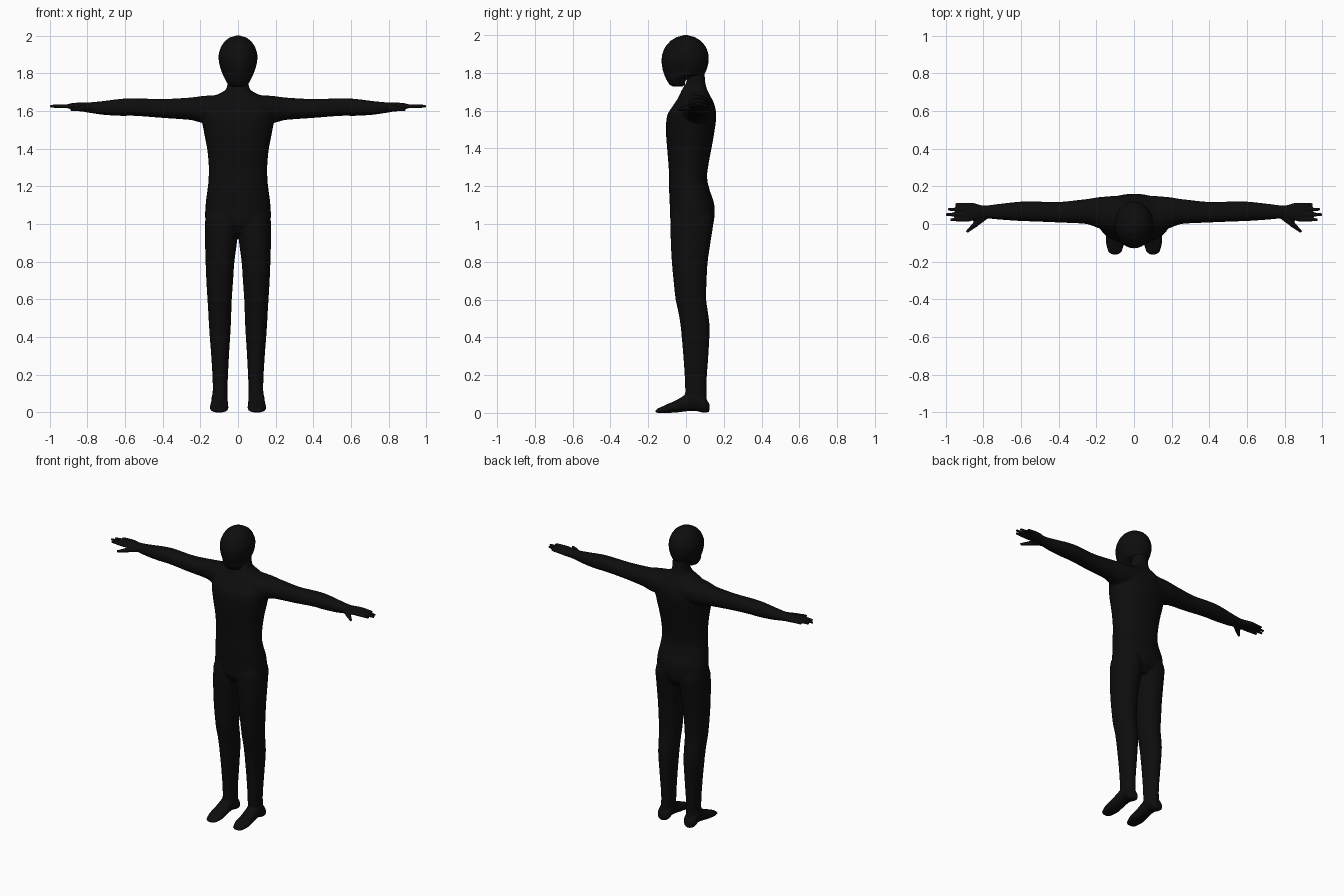
import bpy, bmesh, math
from mathutils import Vector

black = bpy.data.materials.new("matte black")
black.diffuse_color = (0.004, 0.004, 0.004, 1)


def spline(rows, steps=5):
    """Catmull-Rom interpolation between cross-section rows."""
    out = []
    for i in range(len(rows) - 1):
        a, b, c, d = (rows[max(i - 1, 0)], rows[i], rows[i + 1], rows[min(i + 2, len(rows) - 1)])
        for k in range(steps):
            t = k / steps
            row = [0.5 * (2 * q + (r - p) * t + (2 * p - 5 * q + 4 * r - s) * t * t
                          + (3 * q - p - 3 * r + s) * t ** 3) for p, q, r, s in zip(a, b, c, d)]
            row[0] = b[0] + (c[0] - b[0]) * t
            out.append(row)
    return out + [list(rows[-1])]


def loft(bm, axis, rows, side=1, power=2.2, n=32):
    """Skin rounded sections; row = position, low/high of the two other axes in xyz order."""
    others = [i for i in range(3) if i != axis]
    rings = []
    for pos, a0, a1, b0, b1 in spline(rows):
        ring = []
        for k in range(n):
            ang = 2 * math.pi * k / n
            c, s = math.cos(ang), math.sin(ang)
            co = Vector()
            co[axis] = pos
            co[others[0]] = (a0 + a1) / 2 + (a1 - a0) / 2 * math.copysign(abs(c) ** (2 / power), c)
            co[others[1]] = (b0 + b1) / 2 + (b1 - b0) / 2 * math.copysign(abs(s) ** (2 / power), s)
            co.x *= side
            ring.append(bm.verts.new(co))
        rings.append(ring)
    faces = [bm.faces.new((r[k], r[(k + 1) % n], q[(k + 1) % n], q[k]))
             for r, q in zip(rings, rings[1:]) for k in range(n)]
    faces += [bm.faces.new(rings[0]), bm.faces.new(rings[-1])]
    bmesh.ops.recalc_face_normals(bm, faces=faces)


def finger(bm, start, end, r0, r1, side):
    """Tapered finger between two points."""
    p, q = Vector(start), Vector(end)
    p.x *= side
    q.x *= side
    d = q - p
    mat = d.to_track_quat('Z', 'Y').to_matrix().to_4x4()
    mat.translation = (p + q) / 2
    bmesh.ops.create_cone(bm, cap_ends=True, segments=12, radius1=r0, radius2=r1,
                          depth=d.length, matrix=mat)


def finish(bm, name):
    mesh = bpy.data.meshes.new(name)
    bm.to_mesh(mesh)
    bm.free()
    mesh.materials.append(black)
    for p in mesh.polygons:
        p.use_smooth = True
    ob = bpy.data.objects.new(name, mesh)
    bpy.context.collection.objects.link(ob)
    return ob


bm = bmesh.new()

# torso and neck
torso = [(0.95, .10, -.05, .11), (1.0, .168, -.08, .145), (1.1, .172, -.086, .15),
         (1.2, .16, -.09, .12), (1.25, .156, -.09, .112), (1.3, .155, -.092, .117),
         (1.4, .164, -.10, .135), (1.5, .183, -.106, .152), (1.58, .195, -.098, .16),
         (1.64, .18, -.06, .148), (1.68, .125, -.036, .128), (1.71, .068, -.022, .112),
         (1.75, .055, .002, .102), (1.81, .052, .015, .098)]
loft(bm, 2, [(z, -w, w, f, b) for z, w, f, b in torso])

leg = [(0.06, .056, .136, -.005, .11), (0.15, .055, .134, -.005, .108),
       (0.3, .048, .142, -.014, .118), (0.45, .039, .153, -.027, .125),
       (0.52, .036, .157, -.038, .118), (0.6, .033, .162, -.055, .107),
       (0.7, .026, .168, -.066, .109), (0.8, .019, .172, -.075, .115),
       (0.92, .004, .175, -.081, .132), (1.02, .0, .174, -.08, .145), (1.08, .02, .16, -.06, .13)]
foot = [(-.162, .082, .120, .004, .014), (-.15, .066, .136, 0, .024), (-.10, .051, .149, 0, .046),
        (-.05, .053, .147, .002, .068), (0, .055, .142, .008, .098), (.05, .055, .141, .01, .12),
        (.10, .055, .142, 0, .085), (.124, .072, .126, .006, .05)]
arm = [(0.08, -.05, .15, 1.53, 1.685), (0.18, -.025, .143, 1.535, 1.68),
       (0.25, 0, .132, 1.552, 1.671), (0.4, .008, .117, 1.563, 1.663),
       (0.55, .014, .12, 1.574, 1.667), (0.62, .017, .117, 1.574, 1.664),
       (0.72, .024, .106, 1.58, 1.652), (0.8, .03, .098, 1.592, 1.645),
       (0.85, .018, .111, 1.602, 1.644), (0.89, .014, .114, 1.609, 1.64),
       (0.905, .02, .108, 1.615, 1.635)]

for side in (-1, 1):
    loft(bm, 2, leg, side)
    loft(bm, 1, foot, side)
    loft(bm, 0, arm, side)
    # four fingers and the thumb
    for y0, y1, tip in ((.024, .022, .975), (.050, .050, 1.0), (.076, .078, .988), (.101, .103, .948)):
        finger(bm, (.875, y0, 1.625), (tip, y1, 1.625), .0125, .008, side)
    finger(bm, (.79, .045, 1.617), (.845, -.004, 1.612), .022, .015, side)
    finger(bm, (.835, .003, 1.613), (.888, -.042, 1.606), .016, .008, side)

body = finish(bm, "body")
remesh = body.modifiers.new("fuse", 'REMESH')
remesh.mode = 'VOXEL'
remesh.voxel_size = 0.0055
remesh.use_smooth_shade = True
relax = body.modifiers.new("relax", 'SMOOTH')
relax.factor = 0.5
relax.iterations = 4

# head, with the jaw hanging forward of the neck
bm = bmesh.new()
head = [(1.727, .030, -.068, -.018), (1.737, .050, -.086, -.006), (1.76, .064, -.101, -.001),
        (1.779, .074, -.110, .035), (1.79, .080, -.115, .092), (1.82, .091, -.124, .110),
        (1.86, .101, -.129, .119), (1.90, .102, -.125, .118), (1.94, .090, -.108, .103),
        (1.97, .070, -.081, .078), (1.99, .043, -.048, .045), (2.0, .010, -.012, .010)]
loft(bm, 2, [(z, -w, w, f, b) for z, w, f, b in head], power=2.0)
finish(bm, "head")
